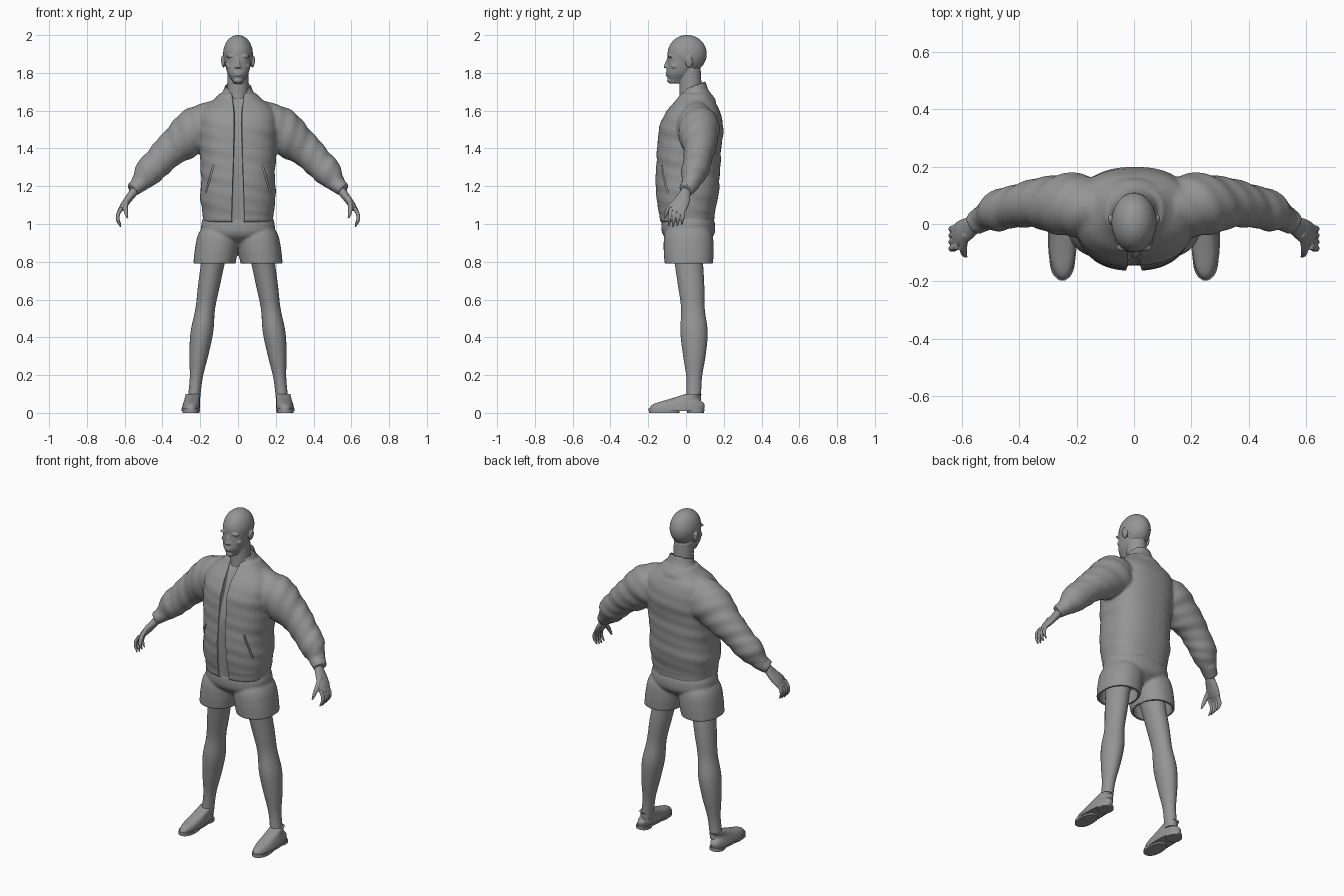
import bpy, bmesh
from math import sin, cos, pi, radians, copysign
from mathutils import Vector, Matrix

cube = bpy.data.objects.get("Cube")
if cube:
    bpy.data.objects.remove(cube)

grey = bpy.data.materials.new("plain grey")
grey.use_nodes = True
colour = (.3, .3, .3, 1)
grey.diffuse_color = colour
grey.node_tree.nodes["Principled BSDF"].inputs["Base Color"].default_value = colour


def sample(values, t):
    """Smooth curve through evenly spaced values, read at t from start to end."""
    last = len(values) - 1
    i = min(int(t * last), last - 1)
    f = t * last - i
    a, b = values[max(i - 1, 0)], values[i]
    c, d = values[i + 1], values[min(i + 2, last)]
    slope_in, slope_out = (c - a) / 2, (d - b) / 2
    bend = 3 * (c - b) - 2 * slope_in - slope_out
    twist = 2 * (b - c) + slope_in + slope_out
    return b + f * (slope_in + f * (bend + f * twist))


def loft(bm, start, end, widths, depths=1, bow=(0, 0, 0), side=1, upright=True,
         tilt=0, power=2, fold=0, hollow=False, sides=40):
    """Closed skin of oval sections along a bowed line; depths may be a ratio of the widths."""
    start, end, bow = Vector(start), Vector(end), Vector(bow)
    if not isinstance(depths, list):
        depths = [w * depths for w in widths]
    steps = 5 * len(widths)
    stops = [i / steps for i in range(steps + 1)]
    # A hollow loft turns back inside itself at its open end
    course = [(t, 1) for t in stops]
    if hollow:
        course += [(t, .86) for t in reversed(stops[steps // 3:])]
    rings = []
    for i, (t, scale) in enumerate(course):
        centre = start.lerp(end, t) + bow * sin(pi * t)
        u, v = Vector((1, 0, 0)), Vector((0, 1, tilt * t))
        if not upright:
            tangent = end - start + bow * pi * cos(pi * t)
            u = tangent.cross(Vector((0, 1, 0))).normalized()
            v = u.cross(tangent).normalized()
        ring = []
        for k in range(sides):
            ang = 2 * pi * k / sides
            c, s = [copysign(abs(q) ** (2 / power), q) for q in (cos(ang), sin(ang))]
            swell = scale + fold * sin(i + 2 * ang) * sin(ang + i / 3)
            p = centre + (u * sample(widths, t) * c + v * sample(depths, t) * s) * swell
            ring.append(bm.verts.new((p.x * side, p.y, p.z)))
        rings.append(ring)
    for a, b in zip(rings, rings[1:]):
        for k in range(sides):
            bm.faces.new((a[k], a[k - 1], b[k - 1], b[k]))
    bm.faces.new(rings[0])
    bm.faces.new(rings[-1])


def ball(bm, centre, radii, turn=0):
    place = Matrix.Translation(centre) @ Matrix.Rotation(turn, 4, "Y")
    bmesh.ops.create_uvsphere(bm, u_segments=32, v_segments=20, radius=1,
                              matrix=place @ Matrix.Diagonal((*radii, 1)))


def finish(name, bm, voxel=0, smooth=0, cutter=None):
    """Turn a bmesh into an object, fusing overlapping pieces if asked."""
    bmesh.ops.recalc_face_normals(bm, faces=bm.faces[:])
    mesh = bpy.data.meshes.new(name)
    bm.to_mesh(mesh)
    bm.free()
    ob = bpy.data.objects.new(name, mesh)
    bpy.context.collection.objects.link(ob)
    if voxel:
        fuse = ob.modifiers.new("fuse", "REMESH")
        fuse.mode, fuse.voxel_size = "VOXEL", voxel
        soften = ob.modifiers.new("soften", "SMOOTH")
        soften.factor, soften.iterations = .5, smooth
    if cutter:
        cut = ob.modifiers.new("cut", "BOOLEAN")
        cut.object, cut.operation, cut.solver = cutter, "DIFFERENCE", "EXACT"
    if ob.modifiers:
        evaluated = ob.evaluated_get(bpy.context.evaluated_depsgraph_get())
        baked = bpy.data.meshes.new_from_object(evaluated)
        ob.modifiers.clear()
        ob.data = baked
    ob.data.materials.clear()
    ob.data.materials.append(grey)
    bpy.ops.object.select_all(action="DESELECT")
    ob.select_set(True)
    bpy.context.view_layer.objects.active = ob
    bpy.ops.object.shade_smooth_by_angle(angle=radians(40))
    return ob


# Cutter: open front placket and pocket slits
bm = bmesh.new()
loft(bm, (0, -.3, 1), (0, -.3, 1.78), [.036, .03, .025, .022, .05],
     [.175, .16, .16, .22, .33], power=12)
for side in (1, -1):
    place = Matrix.Translation((.15 * side, -.16, 1.24)) @ Matrix.Rotation(-.28 * side, 4, "Y")
    bmesh.ops.create_cube(bm, size=1, matrix=place @ Matrix.Diagonal((.007, .14, .15, 1)))
cutter = finish("placket_cutter", bm)
cutter.hide_render = True

# Jacket: hem band, body and hollow collar fused with sleeves and cuffs
bm = bmesh.new()
loft(bm, (0, .005, 1.01), (0, .005, 1.1), [.185, .192], .78, power=2.4)
loft(bm, (0, .005, 1.06), (0, .05, 1.69), [.19, .2, .195, .2, .205, .21, .195, .1],
     [.15, .165, .17, .17, .17, .17, .14, .08], (0, -.012, 0), power=2.4, fold=.015, sides=64)
loft(bm, (0, .05, 1.65), (0, .042, 1.735), [.125, .085, .07], .88, tilt=.4, hollow=True)
for side in (1, -1):
    loft(bm, (.1, .05, 1.58), (.53, .02, 1.205), [.085, .12, .11, .09, .08, .075, .045], .92,
         (.04, .035, 0), side, upright=False, fold=.05)
    loft(bm, (.51, .03, 1.22), (.56, 0, 1.18), [.045, .038], 1.1, side=side, upright=False)
finish("jacket", bm, .008, 5, cutter)
bpy.data.objects.remove(cutter)

# Shorts: seat fused with two hollow legs
bm = bmesh.new()
loft(bm, (0, .01, 1.05), (0, .015, .88), [.18, .195, .18, .09], .73, power=2.3)
for side in (1, -1):
    loft(bm, (.09, .012, 1.02), (.125, .015, .79), [.08, .11, .115, .112], 1.15,
         side=side, power=2.2, hollow=True)
finish("shorts", bm, .007, 4)

for side, label in ((1, "left"), (-1, "right")):
    # Leg from thigh to ankle
    bm = bmesh.new()
    loft(bm, (.11, 0, .92), (.235, .04, .06), [.07, .063, .058, .052, .06, .05, .034, .033], 1.2,
         (.01, .02, 0), side)
    finish(label + "_leg", bm)

    # Shoe upper
    bm = bmesh.new()
    loft(bm, (.25, -.05, .02), (.24, .04, .1), [.047, .045, .04, .037], [.145, .135, .08, .045],
         (0, -.02, 0), side, power=2.2)
    finish(label + "_shoe", bm)

    # Thin sole with a forefoot pad and a heel block
    bm = bmesh.new()
    for y, low, high, width, depth in ((-.05, .01, .022, .05, .148), (-.115, 0, .015, .045, .08),
                                       (.05, 0, .015, .042, .045)):
        loft(bm, (.25, y, low), (.25, y, high), [width, width], [depth, depth], side=side, power=2.3)
    finish(label + "_sole", bm)

    # Hand: wrist and palm, four curled fingers, thumb
    bm = bmesh.new()
    loft(bm, (.53, .01, 1.2), (.63, -.045, 1.065), [.024, .023, .02, .018, .01],
         [.028, .029, .04, .043, .036], side=side, upright=False)
    taper = [.011, .01, .01, .008, .004]
    for finger in range(4):
        y = -.08 + .023 * finger
        tip = .985 + .005 * abs(finger - 1)
        loft(bm, (.615, y, 1.085), (.62, y - .012, tip), taper, 1, (.02, 0, 0), side,
             upright=False, sides=16)
    loft(bm, (.585, -.035, 1.14), (.585, -.114, 1.03), [r * 1.25 for r in taper], 1,
         (.01, -.015, 0), side, upright=False, sides=16)
    finish(label + "_hand", bm, .0035, 2)

# Head: neck, cranium and jaw fused with the facial features
bm = bmesh.new()
loft(bm, (0, .03, 1.6), (0, .02, 1.82), [.065, .057, .055], 1.05)
ball(bm, (0, .006, 1.9), (.079, .104, .101))
loft(bm, (0, -.055, 1.745), (0, .005, 1.9), [.025, .055, .068, .075], [.035, .068, .084, .1],
     power=2.15)
# Nose, lips and chin
loft(bm, (0, -.085, 1.9), (0, -.104, 1.826), [.008, .008, .012, .013], 1.2)
for z in (1.8, 1.788):
    ball(bm, (0, -.096, z), (.023, .012, .006))
ball(bm, (0, -.08, 1.76), (.024, .02, .016))
# Brows, eyes, cheeks, nostrils and ears
for side in (1, -1):
    ball(bm, (.032 * side, -.081, 1.889), (.03, .015, .008), .12 * side)
    ball(bm, (.031 * side, -.076, 1.868), (.015, .011, .008))
    ball(bm, (.046 * side, -.058, 1.838), (.02, .022, .016), .4 * side)
    ball(bm, (.011 * side, -.1, 1.832), (.009, .011, .008))
    ball(bm, (.08 * side, .016, 1.858), (.009, .02, .032), .15 * side)
finish("head", bm, .004, 2)
